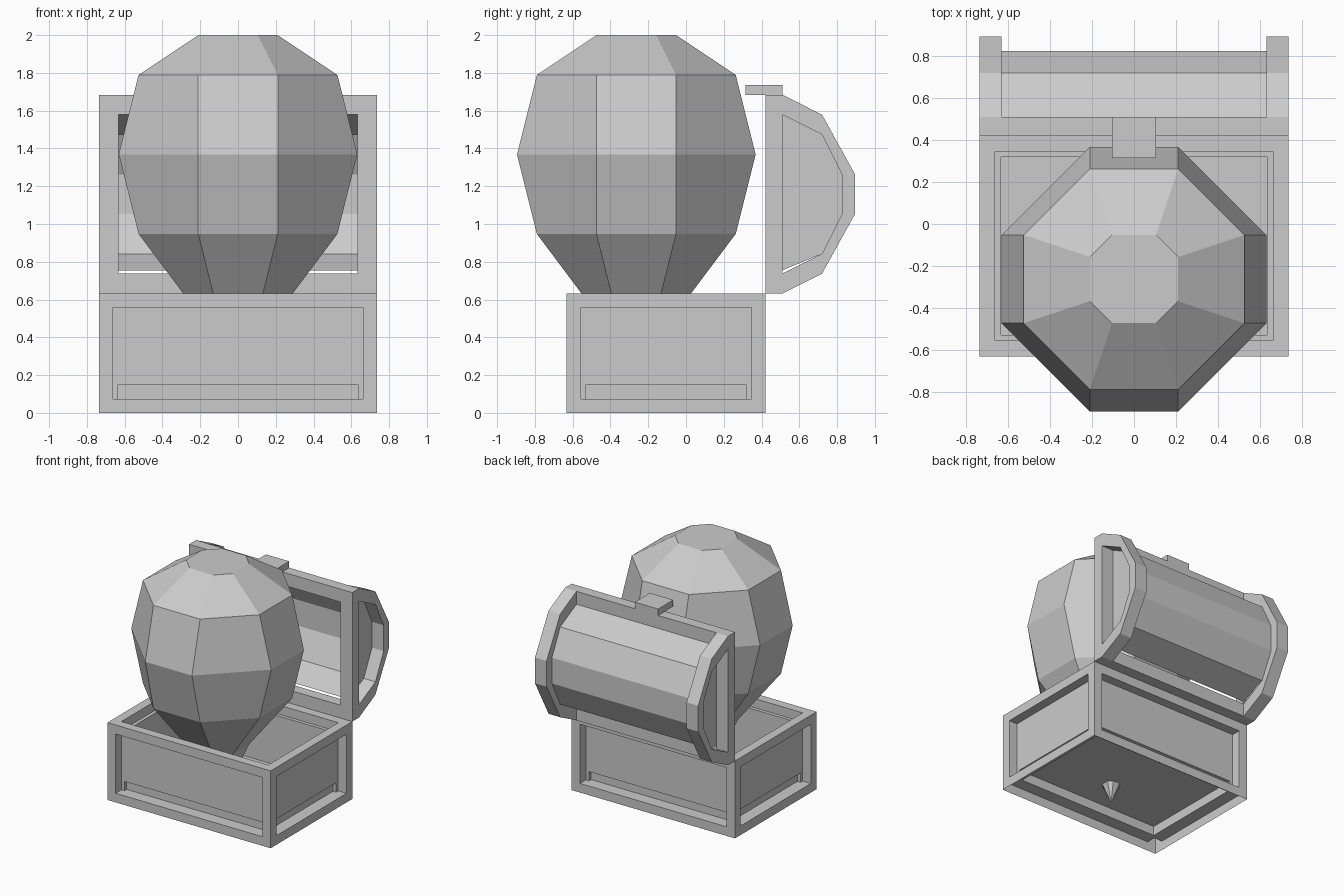
import bpy
import bmesh

cube = bpy.data.objects.get("Cube")
if cube:
    bpy.data.objects.remove(cube, do_unlink=True)

U = 2 / 19  # one grid step; most sizes are whole steps

grey = bpy.data.materials.new("plain grey")
grey.use_nodes = True
grey.diffuse_color = (0.6, 0.6, 0.6, 1)
grey.node_tree.nodes["Principled BSDF"].inputs["Base Color"].default_value = (0.6, 0.6, 0.6, 1)


def finish(name, bm, recalc=True):
    bmesh.ops.remove_doubles(bm, verts=bm.verts, dist=1e-5)
    if recalc:
        bmesh.ops.recalc_face_normals(bm, faces=bm.faces)
    mesh = bpy.data.meshes.new(name)
    bm.to_mesh(mesh)
    bm.free()
    mesh.materials.append(grey)
    obj = bpy.data.objects.new(name, mesh)
    bpy.context.collection.objects.link(obj)
    return obj


def block(bm, low, high):
    verts = bmesh.ops.create_cube(bm, size=1)["verts"]
    for v in verts:
        v.co = [a if c < 0 else b for c, a, b in zip(v.co, low, high)]


def bridge(bm, ring_a, ring_b):
    n = len(ring_a)
    for i in range(n):
        j = (i + 1) % n
        bm.faces.new((ring_a[i], ring_a[j], ring_b[j], ring_b[i]))


# Chest base: open underneath, recessed side panels, sunken interior
HALF_X, BACK = 7 * U, 4 * U
FLOOR = 0.15
bm = bmesh.new()
block(bm, (-HALF_X, -6 * U, 0), (HALF_X, BACK, 6 * U))
bm.normal_update()
bottom = [f for f in bm.faces if f.normal.z < -0.5]
top = [f for f in bm.faces if f.normal.z > 0.5]
sides = [f for f in bm.faces if abs(f.normal.z) < 0.5]
bmesh.ops.delete(bm, geom=bottom, context="FACES_ONLY")
bmesh.ops.inset_individual(bm, faces=sides, thickness=U)
bmesh.ops.inset_individual(bm, faces=top, thickness=U)
for f in sides:
    moved = bmesh.ops.extrude_discrete_faces(bm, faces=[f])["faces"][0]
    bmesh.ops.translate(bm, verts=moved.verts, vec=-moved.normal * (U - 0.003))
well = bmesh.ops.extrude_discrete_faces(bm, faces=top)["faces"][0]
bmesh.ops.translate(bm, verts=well.verts, vec=(0, 0, FLOOR - 6 * U))
finish("chest_base", bm, recalc=False)

# Lid end frames: faceted arch rings with an open middle
Y1, Y2, Y3, Y4 = 0.51, 0.72, 0.826, 8.5 * U
lower_outer = [(BACK, 6), (Y1, 6), (Y2, 7), (Y4, 10)]
lower_inner = [(Y1, 7), (Y1, 7), (Y2, 8), (Y3, 10)]


def full_arch(half):
    return [(y, z * U) for y, z in half + [(y, 22 - z) for y, z in reversed(half)]]


for side, sign in (("left", 1), ("right", -1)):
    bm = bmesh.new()
    rings = [[bm.verts.new((sign * x, y, z)) for y, z in full_arch(half)]
             for x, half in ((6 * U, lower_inner), (6 * U, lower_outer),
                             (7 * U, lower_outer), (7 * U, lower_inner))]
    for k in range(4):
        bridge(bm, rings[k], rings[(k + 1) % 4])
    finish("lid_end_frame_" + side, bm)

# Lid front rails between the end frames
for name, z in (("lid_lower_rail", 6), ("lid_upper_rail", 15)):
    bm = bmesh.new()
    block(bm, (-6 * U, BACK, z * U), (6 * U, Y1, (z + 1) * U))
    finish(name, bm)

# Lid shell: thin faceted barrel with end panels, open to the front
bm = bmesh.new()
profile = full_arch(lower_inner)[1:-1]
profile[0] = (Y1, 0.755)
ends = [[bm.verts.new((x, y, z)) for y, z in profile] for x in (-6 * U, 6 * U)]
for i in range(len(profile) - 1):
    bm.faces.new((ends[0][i], ends[0][i + 1], ends[1][i + 1], ends[1][i]))
for end in ends:
    bm.faces.new(end)
finish("lid_shell", bm)

# Latch on the lid
bm = bmesh.new()
block(bm, (-U, 3 * U, 16 * U), (U, Y1, 16.5 * U))
finish("latch", bm)

# Balloon: stacked eight-sided rings ending in a point at the bottom
CENTRE_Y = -2.5 * U
bm = bmesh.new()
rings = []
for z, reach, edge in ((5, 2, 1), (9, 5, 2), (13, 6, 2), (17, 5, 2), (19, 2, 1)):
    quarter = [(reach, edge), (edge, reach)]
    points = []
    for _ in range(4):
        points += quarter
        quarter = [(-b, a) for a, b in quarter]
    rings.append([bm.verts.new((x * U, CENTRE_Y + y * U, z * U)) for x, y in points])
for a, b in zip(rings, rings[1:]):
    bridge(bm, a, b)
bm.faces.new(rings[-1])
tip = bm.verts.new((0, CENTRE_Y, 0))
for i in range(8):
    bm.faces.new((tip, rings[0][(i + 1) % 8], rings[0][i]))
finish("balloon", bm)
